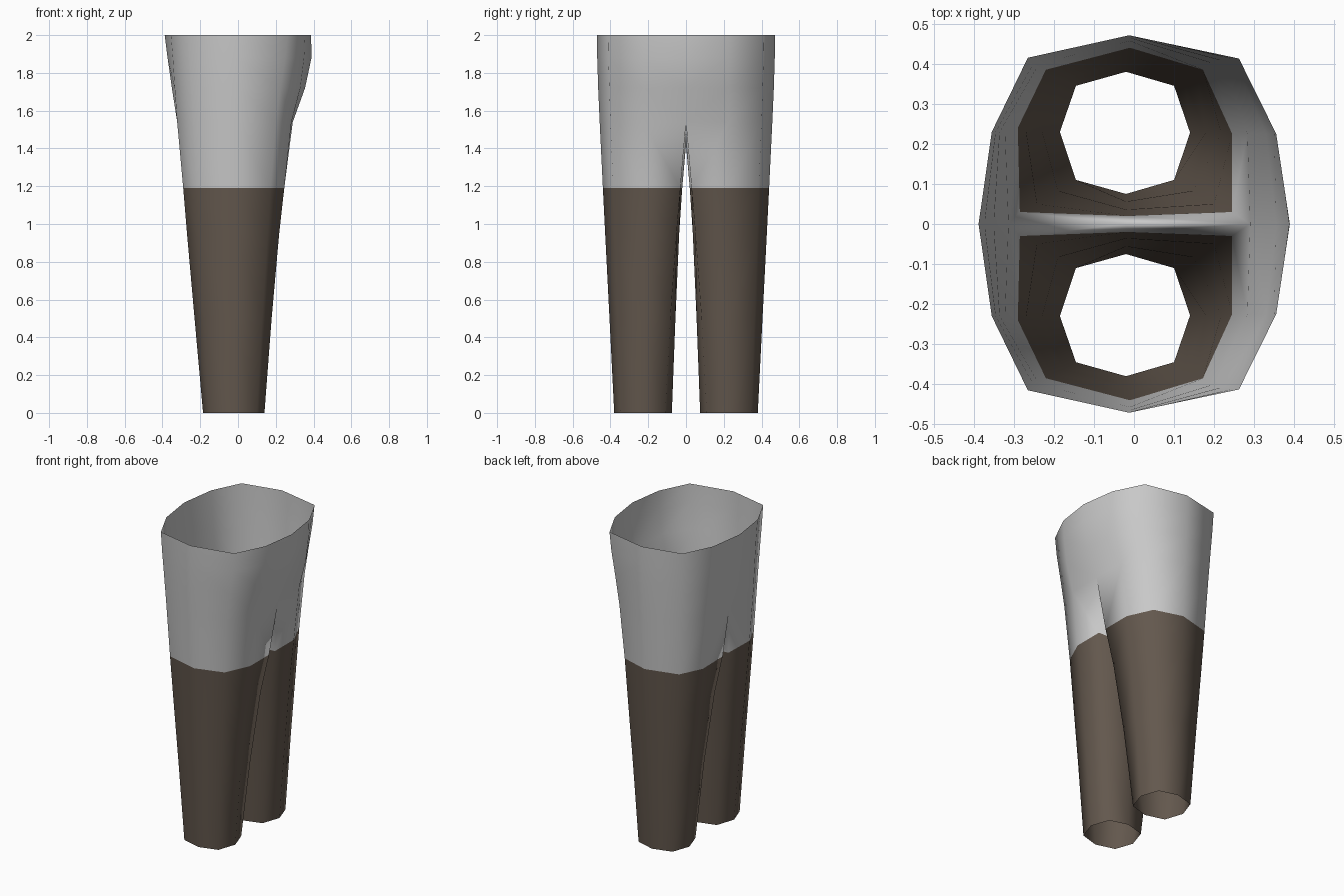
import bpy, bmesh

if "Cube" in bpy.data.objects:
    bpy.data.objects.remove(bpy.data.objects["Cube"])

def mat(name, c):
    m = bpy.data.materials.new(name)
    m.diffuse_color = (*c, 1)
    m.use_nodes = True
    m.node_tree.nodes["Principled BSDF"].inputs["Base Color"].default_value = m.diffuse_color
    return m

# Half cross-sections (y >= 0), from the -x seam round the outside to the +x seam
HIPS = [
    (2.00, [(-.388, 0), (-.355, .23), (-.265, .415), (-.012, .471), (.262, .413), (.355, .225), (.387, 0)]),
    (1.88, [(-.373, 0), (-.345, .23), (-.258, .413), (-.012, .470), (.250, .411), (.350, .225), (.389, 0)]),
    (1.72, [(-.350, 0), (-.335, .23), (-.247, .408), (-.012, .465), (.225, .406), (.330, .225), (.355, 0)]),
]
# Leg rings carry one extra point at the middle of the inner side
LEG = [
    (1.54, [(-.313, 0), (-.322, .235), (-.237, .40), (-.011, .457), (.200, .400), (.283, .225), (.290, 0), (-.02, 0)]),
    (1.19, [(-.285, .03), (-.290, .24), (-.220, .385), (-.01, .440), (.172, .385), (.245, .225), (.245, .03), (-.02, .02)]),
    (0.95, [(-.242, .05), (-.270, .237), (-.205, .377), (-.012, .428), (.157, .377), (.218, .226), (.200, .05), (-.02, .036)]),
    (0.50, [(-.190, .083), (-.230, .233), (-.175, .362), (-.016, .405), (.128, .362), (.178, .227), (.148, .083), (-.02, .056)]),
    (0.00, [(-.145, .11), (-.185, .23), (-.145, .345), (-.02, .380), (.100, .345), (.140, .228), (.100, .11), (-.02, .075)]),
]
CROTCH = {0: 1.50, 6: 1.54, 7: 1.42}

# Trousers: half shell, mirrored across y
bm = bmesh.new()
rings = []
for z, pts in HIPS + LEG:
    rings.append([bm.verts.new((x, y, CROTCH.get(i, z) if z == 1.54 else z))
                  for i, (x, y) in enumerate(pts)])
for a, b in zip(rings, rings[1:]):
    closed = len(a) == 8
    for i in range(8 if closed else 6):
        j = (i + 1) % 8
        f = bm.faces.new((a[i], b[i], b[j], a[j]))
        f.smooth = True
        # fabric below the knee-high split line is brown
        f.material_index = 1 if max(v.co.z for v in f.verts) < 1.25 else 0

# Other half, welded on the centre seam
dup = bmesh.ops.duplicate(bm, geom=bm.verts[:] + bm.edges[:] + bm.faces[:])
geom = dup["geom"]
for v in [g for g in geom if isinstance(g, bmesh.types.BMVert)]:
    v.co.y *= -1
bmesh.ops.reverse_faces(bm, faces=[g for g in geom if isinstance(g, bmesh.types.BMFace)])
bmesh.ops.remove_doubles(bm, verts=bm.verts[:], dist=1e-4)
bm.normal_update()
# make the outside face outward
test = max(bm.faces, key=lambda f: f.calc_center_median().y)
if test.normal.y < 0:
    bmesh.ops.reverse_faces(bm, faces=bm.faces[:])

me = bpy.data.meshes.new("trousers")
bm.to_mesh(me)
bm.free()
me.materials.append(mat("light grey", (.58, .58, .58)))
me.materials.append(mat("dark brown", (.125, .097, .075)))
ob = bpy.data.objects.new("trousers", me)
bpy.context.collection.objects.link(ob)
